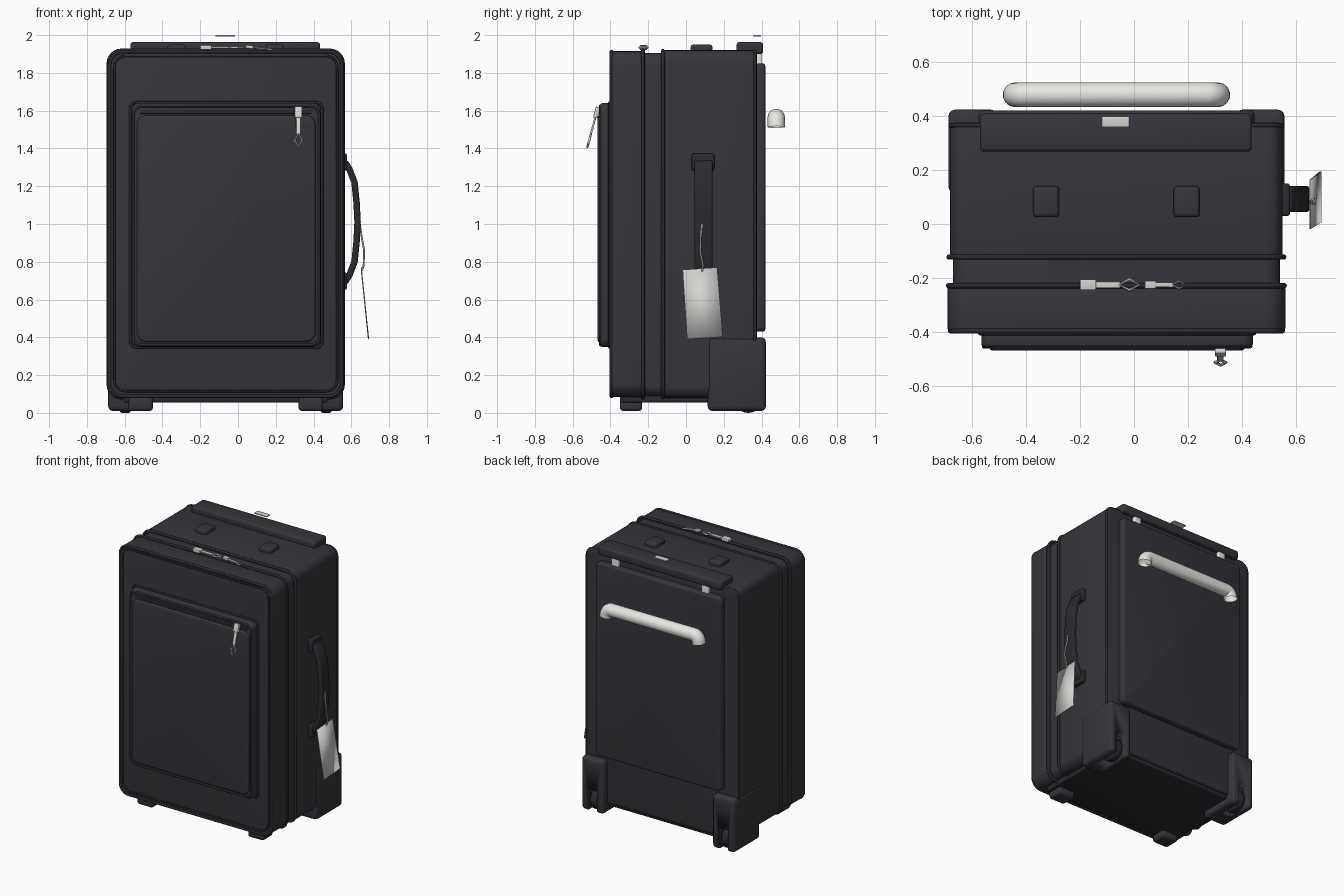
import bpy, bmesh, math
from mathutils import Matrix, Vector

if "Cube" in bpy.data.objects:
    bpy.data.objects.remove(bpy.data.objects["Cube"])

CX = -0.065  # centre line of the case


def material(name, rgb, rough=0.6):
    m = bpy.data.materials.new(name)
    m.use_nodes = True
    m.diffuse_color = (*rgb, 1)
    node = m.node_tree.nodes["Principled BSDF"]
    node.inputs["Base Color"].default_value = (*rgb, 1)
    node.inputs["Roughness"].default_value = rough
    return m


fabric = material("charcoal fabric", (0.036, 0.036, 0.044))
trim = material("dark trim", (0.024, 0.024, 0.029))
white = material("off white plastic", (0.8, 0.8, 0.77))
paper = material("tag grey", (0.66, 0.66, 0.64))


def finish(obj, mat, angle=40):
    obj.data.materials.append(mat)
    for o in bpy.context.selected_objects:
        o.select_set(False)
    bpy.context.view_layer.objects.active = obj
    obj.select_set(True)
    if obj.type == 'CURVE':
        bpy.ops.object.convert(target='MESH')
        obj = bpy.context.object
    bpy.ops.object.shade_smooth_by_angle(angle=math.radians(angle))
    return obj


def from_bmesh(name, bm, mat):
    mesh = bpy.data.meshes.new(name)
    bm.to_mesh(mesh)
    bm.free()
    obj = bpy.data.objects.new(name, mesh)
    bpy.context.collection.objects.link(obj)
    return finish(obj, mat)


def block(name, xs, ys, zs, mat, edge=0.012, corner=0, axis=1):
    """Box with rounded corners about one axis, then softened edges."""
    bm = bmesh.new()
    bmesh.ops.create_cube(bm, size=1)
    spans = (xs, ys, zs)
    for v in bm.verts:
        v.co = Vector([sum(s) / 2 + c * (s[1] - s[0]) for s, c in zip(spans, v.co)])
    if corner:
        along = [e for e in bm.edges
                 if abs((e.verts[0].co - e.verts[1].co).normalized()[axis]) > 0.9]
        bmesh.ops.bevel(bm, geom=along, offset=corner, segments=6, profile=0.5, affect='EDGES')
        bm.normal_update()
        caps = [f for f in bm.faces if abs(f.normal[axis]) > 0.9]
        edges = list({e for f in caps for e in f.edges})
    else:
        edges = bm.edges[:]
    if edge:
        bmesh.ops.bevel(bm, geom=edges, offset=edge, segments=3, profile=0.5, affect='EDGES')
    return from_bmesh(name, bm, mat)


def tube(name, pts, radius, mat, closed=False, sides=2, caps=True):
    cu = bpy.data.curves.new(name, 'CURVE')
    cu.dimensions = '3D'
    cu.bevel_depth = radius
    cu.bevel_resolution = sides
    cu.use_fill_caps = caps
    sp = cu.splines.new('POLY')
    sp.points.add(len(pts) - 1)
    for p, co in zip(sp.points, pts):
        p.co = (*co, 1)
    sp.use_cyclic_u = closed
    obj = bpy.data.objects.new(name, cu)
    bpy.context.collection.objects.link(obj)
    return finish(obj, mat, 60)


def piping(name, xs, zs, y, corner, radius, mat):
    """Closed cord following a rounded rectangle."""
    pts = []
    centres = [(xs[1] - corner, zs[1] - corner), (xs[0] + corner, zs[1] - corner),
               (xs[0] + corner, zs[0] + corner), (xs[1] - corner, zs[0] + corner)]
    for q, (cx, cz) in enumerate(centres):
        for i in range(7):
            a = math.radians(90 * q + 15 * i)
            pts.append((cx + corner * math.cos(a), y, cz + corner * math.sin(a)))
    return tube(name, pts, radius, mat, closed=True)


def zip_pull(name, origin, along, across, scale=1.0):
    """Slider, bar and diamond ring laid out along one direction."""
    along, across = Vector(along).normalized(), Vector(across)
    up = along.cross(across)
    basis = Matrix((along, across, up)).transposed().to_4x4()
    frame = Matrix.Translation(origin) @ basis @ Matrix.Scale(scale, 4)
    parts = [
        block(name + "_slider", (0, 0.06), (-0.02, 0.02), (-0.012, 0.012), paper, 0.005),
        block(name + "_bar", (0.055, 0.15), (-0.012, 0.012), (-0.005, 0.005), paper, 0.003),
        tube(name + "_ring", [(0.145, 0, 0), (0.183, 0.02, 0), (0.22, 0, 0), (0.183, -0.02, 0)],
             0.006, paper, closed=True)]
    for p in parts:
        p.matrix_world = frame


# Main shell, expansion gusset and front lid
block("main_shell", (-0.68, 0.55), (-0.125, 0.375), (0.08, 1.92), fabric, 0.015, 0.06)
block("expansion_gusset", (-0.67, 0.54), (-0.24, -0.11), (0.09, 1.905), fabric, 0, 0.06)
block("front_lid", (-0.69, 0.56), (-0.4, -0.225), (0.085, 1.915), fabric, 0.015, 0.075)
for y, grow in ((-0.395, -0.005), (-0.228, 0.002), (-0.122, 0)):
    piping("edge_piping", (-0.684 - grow, 0.554 + grow), (0.083 - grow, 1.917 + grow),
           y, 0.07, 0.01, trim)
piping("rear_piping", (-0.678, 0.548), (0.085, 1.915), 0.365, 0.06, 0.009, trim)
piping("lid_face_seam", (-0.655, 0.525), (0.115, 1.89), -0.4, 0.06, 0.006, trim)

# Front pocket
block("front_pocket", (-0.565, 0.44), (-0.455, -0.39), (0.35, 1.64), fabric, 0.012, 0.04)
block("pocket_face", (-0.535, 0.41), (-0.468, -0.44), (0.375, 1.575), fabric, 0.012, 0.05)
piping("pocket_rear_piping", (-0.57, 0.445), (0.347, 1.643), -0.405, 0.03, 0.007, trim)
piping("pocket_front_piping", (-0.555, 0.43), (0.36, 1.625), -0.453, 0.05, 0.008, trim)
block("pocket_zip", (-0.52, 0.39), (-0.46, -0.45), (1.583, 1.607), trim, 0.004)

# Zip pulls
zip_pull("pocket_pull", (0.32, -0.465, 1.62), (0, -0.26, -0.97), (1, 0, 0))
zip_pull("left_top_pull", (-0.2, -0.225, 1.935), (1, 0, 0), (0, 1, 0))
zip_pull("right_top_pull", (0.04, -0.225, 1.94), (1, 0, -0.12), (0, 1, 0), 0.7)

# Top fittings
block("rear_top_cover", (-0.57, 0.435), (0.268, 0.408), (1.9, 1.963), fabric, 0.014)
for x in (-0.325, 0.195):
    block("top_pad", (x - 0.048, x + 0.048), (0.025, 0.14), (1.9, 1.95), fabric, 0.014)
block("release_plate", (-0.12, -0.017), (0.358, 0.398), (1.992, 2.0), paper, 0.002)

# Back panel, posts and pull bar
block("back_panel", (CX - 0.51, CX + 0.51), (0.36, 0.42), (0.43, 1.85), fabric, 0.014, 0.03)
for s in (-1, 1):
    x = CX + s * 0.365
    block("pull_post", (x - 0.028, x + 0.028), (0.365, 0.4), (1.8, 1.93), white, 0.006)
bar = []
for side in (1, -1):
    bend = [(CX + side * (0.335 + 0.04 * math.cos(a)), 0.478, 1.513 + 0.052 * math.sin(a))
            for a in (math.radians(15 * i) for i in range(7))]
    bar += bend if side == 1 else bend[::-1]
tube("pull_bar", bar, 0.046, white, sides=5, caps=False)

# Side carry handle
for z in (1.328, 0.698):
    block("handle_mount", (0.54, 0.577), (0.03, 0.15), (z - 0.046, z + 0.046), trim, 0.01)
path = [(0.565, 1.33), (0.59, 1.29), (0.617, 1.22), (0.628, 1.11), (0.633, 1.01),
        (0.628, 0.91), (0.617, 0.8), (0.59, 0.73), (0.565, 0.69)]
bm = bmesh.new()
rows = [[bm.verts.new((x, y, z)) for y in (0.045, 0.14)] for x, z in path]
for a, b in zip(rows, rows[1:]):
    bm.faces.new((a[0], a[1], b[1], b[0]))
strap = from_bmesh("carry_handle", bm, trim)
solid = strap.modifiers.new("thickness", 'SOLIDIFY')
solid.thickness = 0.034
solid.offset = 0
soft = strap.modifiers.new("soft_edges", 'BEVEL')
soft.width = 0.01
soft.segments = 3

# Luggage tag and its cord
bm = bmesh.new()
bm.faces.new([bm.verts.new(c) for c in ((0.65, -0.018, 0.757), (0.65, 0.165, 0.77),
                                        (0.688, 0.195, 0.402), (0.688, 0.006, 0.39))])
tag = from_bmesh("luggage_tag", bm, paper)
tag.modifiers.new("thickness", 'SOLIDIFY').thickness = 0.005
tube("tag_cord", [(0.645, 0.085, 1.0), (0.655, 0.078, 0.93), (0.668, 0.075, 0.86),
                  (0.665, 0.09, 0.78), (0.655, 0.085, 0.75)], 0.005, paper)

# Base, wheel housings, wheels and front feet
block("base_plate", (CX - 0.54, CX + 0.54), (-0.34, 0.36), (0.055, 0.1), trim, 0.01)
for s in (-1, 1):
    def span(a, b):
        return tuple(sorted((CX + s * a, CX + s * b)))
    housing = block("wheel_housing", span(0.44, 0.622), (0.115, 0.423), (0.01, 0.4), fabric, 0.025)
    slot = block("slot_cutter", span(0.493, 0.572), (0.24, 0.5), (-0.1, 0.17), fabric, 0)
    cut = housing.modifiers.new("wheel_slot", 'BOOLEAN')
    cut.operation = 'DIFFERENCE'
    cut.object = slot
    cut.solver = 'EXACT'
    bpy.context.view_layer.objects.active = housing
    bpy.ops.object.modifier_apply(modifier=cut.name)
    bpy.data.objects.remove(slot)

    bm = bmesh.new()
    turn = Matrix.Translation((CX + s * 0.5325, 0.33, 0.08)) @ Matrix.Rotation(math.pi / 2, 4, 'Y')
    bmesh.ops.create_cone(bm, cap_ends=True, segments=28, radius1=0.08, radius2=0.08,
                          depth=0.058, matrix=turn)
    rims = [e for f in bm.faces if len(f.verts) > 4 for e in f.edges]
    bmesh.ops.bevel(bm, geom=rims, offset=0.012, segments=3, profile=0.5, affect='EDGES')
    from_bmesh("wheel", bm, trim)
    block("front_foot", span(0.385, 0.515), (-0.35, -0.232), (0.01, 0.1), fabric, 0.018)
